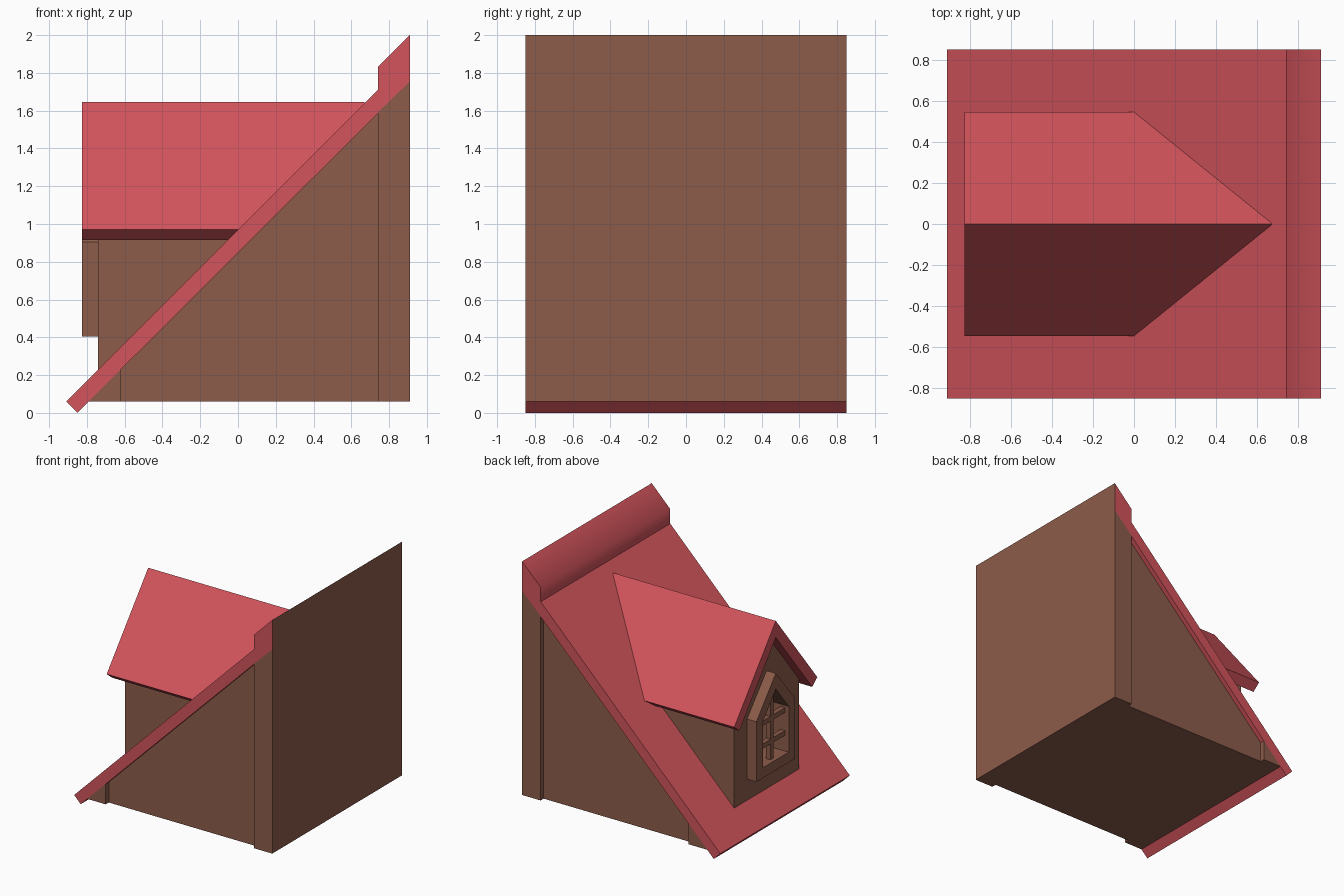
import bpy, bmesh

if "Cube" in bpy.data.objects:
    bpy.data.objects.remove(bpy.data.objects["Cube"])


def material(name, rgb):
    m = bpy.data.materials.new(name)
    m.diffuse_color = (*rgb, 1)
    m.use_nodes = True
    m.node_tree.nodes["Principled BSDF"].inputs["Base Color"].default_value = m.diffuse_color
    return m


RED = material("red roof", (0.645, 0.089, 0.107))
BROWN = material("brown wall", (0.262, 0.107, 0.069))


def prism(name, pts, axis, lo, hi, mat):
    """Extrude a closed profile along x (profile in y,z) or y (profile in x,z)."""
    def place(p, t):
        return (t, p[0], p[1]) if axis == "x" else (p[0], t, p[1])
    bm = bmesh.new()
    a = [bm.verts.new(place(p, lo)) for p in pts]
    b = [bm.verts.new(place(p, hi)) for p in pts]
    n = len(pts)
    bm.faces.new(a)
    bm.faces.new(b[::-1])
    for i in range(n):
        j = (i + 1) % n
        bm.faces.new((a[i], b[i], b[j], a[j]))
    bmesh.ops.recalc_face_normals(bm, faces=bm.faces)
    me = bpy.data.meshes.new(name)
    bm.to_mesh(me)
    bm.free()
    me.materials.append(mat)
    ob = bpy.data.objects.new(name, me)
    bpy.context.collection.objects.link(ob)
    return ob


def gable(half, bottom, shoulder, apex):
    """Five-sided house profile."""
    return [(-half, bottom), (half, bottom), (half, shoulder), (0, apex), (-half, shoulder)]


def cut(ob, cutter):
    mod = ob.modifiers.new("opening", "BOOLEAN")
    mod.operation = "DIFFERENCE"
    mod.solver = "EXACT"
    mod.object = cutter


# Main building: recessed side walls between a full-width back wall and eave foot
BASE, EDGE = 0.06, 0.85
prism("side_walls", [(-0.62, BASE), (0.74, BASE), (0.74, 1.59), (-0.62, 0.23)],
      "y", -0.81, 0.81, BROWN)
prism("back_wall", [(0.74, BASE), (0.91, BASE), (0.91, 1.755), (0.74, 1.59)],
      "y", -EDGE, EDGE, BROWN)
prism("eave_foot", [(-0.79, BASE), (-0.62, BASE), (-0.62, 0.23)],
      "y", -EDGE, EDGE, BROWN)

# Sloping roof with a raised ridge; its back end is wall coloured
roof = prism("main_roof", [(-0.91, 0.06), (0.74, 1.71), (0.74, 1.83), (0.91, 2.0),
                           (0.91, 1.755), (-0.85, 0.0)], "y", -EDGE, EDGE, RED)
roof.data.materials.append(BROWN)
for f in roof.data.polygons:
    if f.normal.x > 0.95:
        f.material_index = 1
    # soft shading on the ridge step only
    if f.center.x > 0.7 and f.normal.x < -0.5:
        f.use_smooth = True

# Dormer walls and roof, running back into the main roof
dormer = prism("dormer_walls", gable(0.425, 0.17, 0.98, 1.507), "x", -0.74, 0.5, BROWN)
prism("dormer_roof", [(-0.545, 0.97), (0, 1.645), (0.545, 0.97), (0.477, 0.915),
                      (0, 1.507), (-0.477, 0.915)], "x", -0.825, 0.67, RED)

# Projecting window frame and the opening through it
frame = prism("window_frame", gable(0.255, 0.405, 0.905, 1.21), "x", -0.825, -0.735, BROWN)
opening = prism("opening_cutter", gable(0.17, 0.49, 0.87, 1.08), "x", -0.95, -0.5, BROWN)
opening.hide_render = True
opening.hide_viewport = True
cut(dormer, opening)
cut(frame, opening)


# Window bars
def bar(name, half, z0, z1):
    prism(name, [(-half, z0), (half, z0), (half, z1), (-half, z1)],
          "x", -0.79, -0.75, BROWN)


bar("upright_bar", 0.02, 0.48, 1.08)
for i, z in enumerate((0.64, 0.83)):
    bar(f"cross_bar_{i + 1}", 0.18, z - 0.02, z + 0.02)
